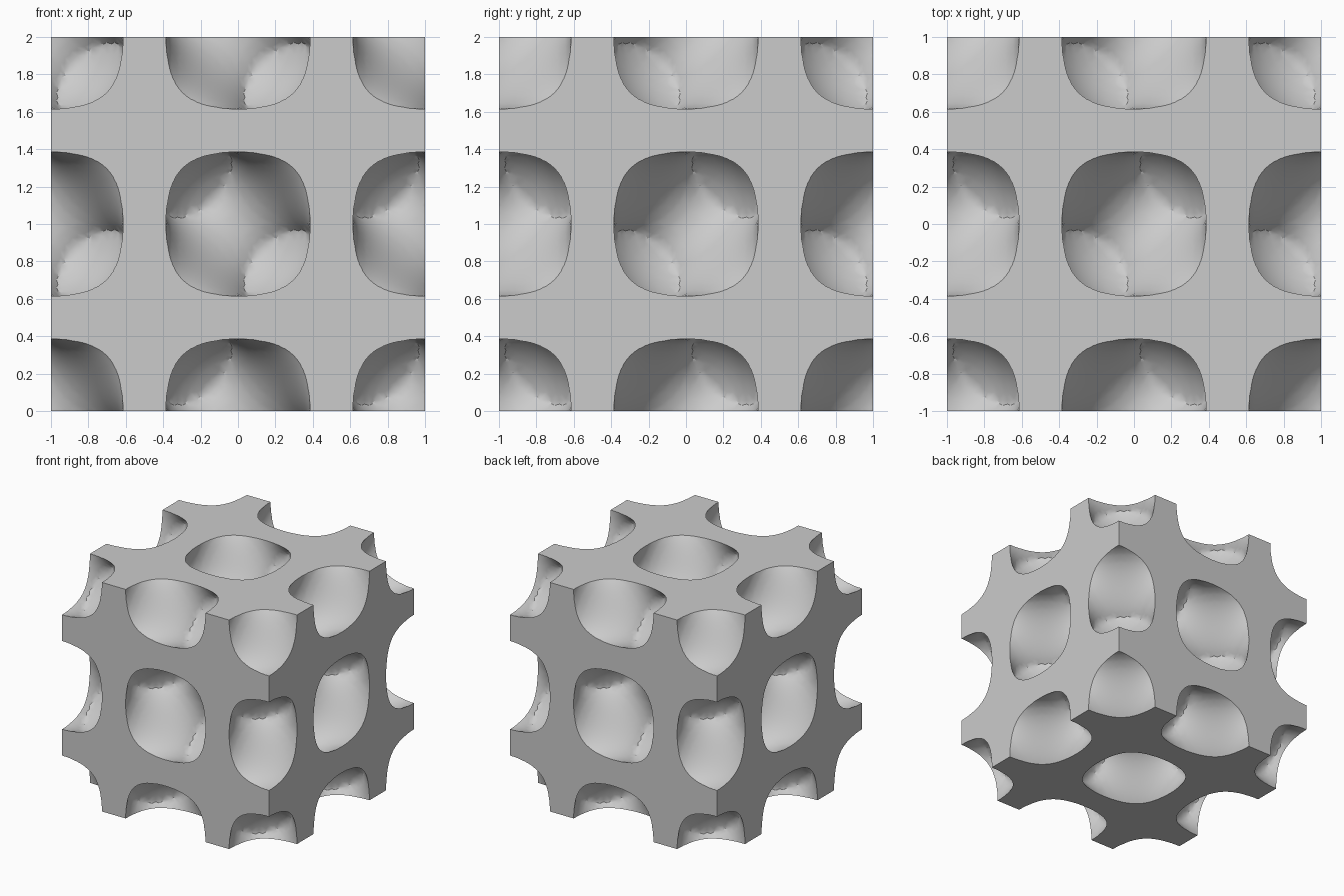
import bpy
import bmesh
from math import sin, cos, pi
from mathutils import Vector
from itertools import product

STEP = 0.04       # sampling distance of the cavity surface
REACH = 27        # samples each way from the centre, just past the block
LEVEL = 0.5 ** 1.5  # half thickness of the wall, in field units
RADIUS = 0.46     # round floor that closes each cavity

if "Cube" in bpy.data.objects:
    bpy.data.objects.remove(bpy.data.objects["Cube"])


def cavity(p):
    """Positive inside a cavity: diamond-surface pocket cut off by a sphere."""
    (a, b, c), (s, t, u) = [[f(pi * v) for v in p] for f in (cos, sin)]
    value = a * b * c - s * t * u
    pocket = (abs(value) - LEVEL) / pi
    offset = Vector([v - round(v) for v in p])
    ball = RADIUS - offset.length
    if ball < pocket:
        return ball, -offset.normalized()
    grad = Vector((-s * b * c - a * t * u,
                   -a * t * c - s * b * u,
                   -a * b * u - s * t * c))
    return pocket, grad if value > 0 else -grad


def shift(node, axis, amount):
    moved = list(node)
    moved[axis] += amount
    return tuple(moved)


def build_cavities():
    """Closed mesh of all the pockets, reaching a little outside the block."""
    span = range(-REACH, REACH + 1)
    depth = {}
    for n in product(span, repeat=3):
        rim = max(map(abs, n)) == REACH
        depth[n] = -1 if rim else cavity([i * STEP for i in n])[0]

    # Collect sign-changing lattice edges and the cells around each of them
    cells, quads = {}, []
    for n, d in depth.items():
        for axis in range(3):
            m = shift(n, axis, 1)
            if m not in depth or (d > 0) == (depth[m] > 0):
                continue
            rim = max(map(abs, n + m)) == REACH
            f = 0.5 if rim else d / (d - depth[m])
            point = Vector(n).lerp(Vector(m), f) * STEP
            b, c = (axis + 1) % 3, (axis + 2) % 3
            back = shift(n, b, -1)
            ring = (n, back, shift(back, c, -1), shift(n, c, -1))
            quads.append(ring)
            for cell in ring:
                cells.setdefault(cell, []).append(point)

    # One vertex per cell, pulled onto the true surface except on the end caps
    bm = bmesh.new()
    verts = {}
    for cell, points in cells.items():
        p = sum(points, Vector()) / len(points)
        if min(cell) > -REACH and max(cell) < REACH - 1:
            for _ in range(3):
                value, grad = cavity(p)
                p -= grad * (value / grad.length_squared)
        verts[cell] = bm.verts.new(p + Vector((0, 0, 1)))
    for ring in quads:
        bm.faces.new([verts[cell] for cell in ring])
    bmesh.ops.recalc_face_normals(bm, faces=bm.faces)
    bmesh.ops.triangulate(bm, faces=bm.faces)
    mesh = bpy.data.meshes.new("cavities")
    bm.to_mesh(mesh)
    bm.free()
    obj = bpy.data.objects.new("cavities", mesh)
    obj.hide_render = True
    bpy.context.collection.objects.link(obj)
    return obj


# Grey material
grey = bpy.data.materials.new("light_grey")
grey.use_nodes = True
colour = (0.6, 0.6, 0.6, 1)
grey.diffuse_color = colour
grey.node_tree.nodes["Principled BSDF"].inputs["Base Color"].default_value = colour

# Solid block with the cavities carved out
bpy.ops.mesh.primitive_cube_add(size=2, location=(0, 0, 1))
block = bpy.context.object
block.name = "porous_block"
block.data.materials.append(grey)
cavities = build_cavities()
cavities.data.materials.append(grey)
carve = block.modifiers.new("carve", "BOOLEAN")
carve.operation = "DIFFERENCE"
carve.solver = "EXACT"
carve.object = cavities

# Apply the carving and discard the cutter
bpy.ops.object.select_all(action="DESELECT")
block.select_set(True)
bpy.context.view_layer.objects.active = block
bpy.ops.object.modifier_apply(modifier=carve.name)
bpy.data.objects.remove(cavities)
bpy.ops.object.shade_smooth_by_angle(angle=pi / 6)
